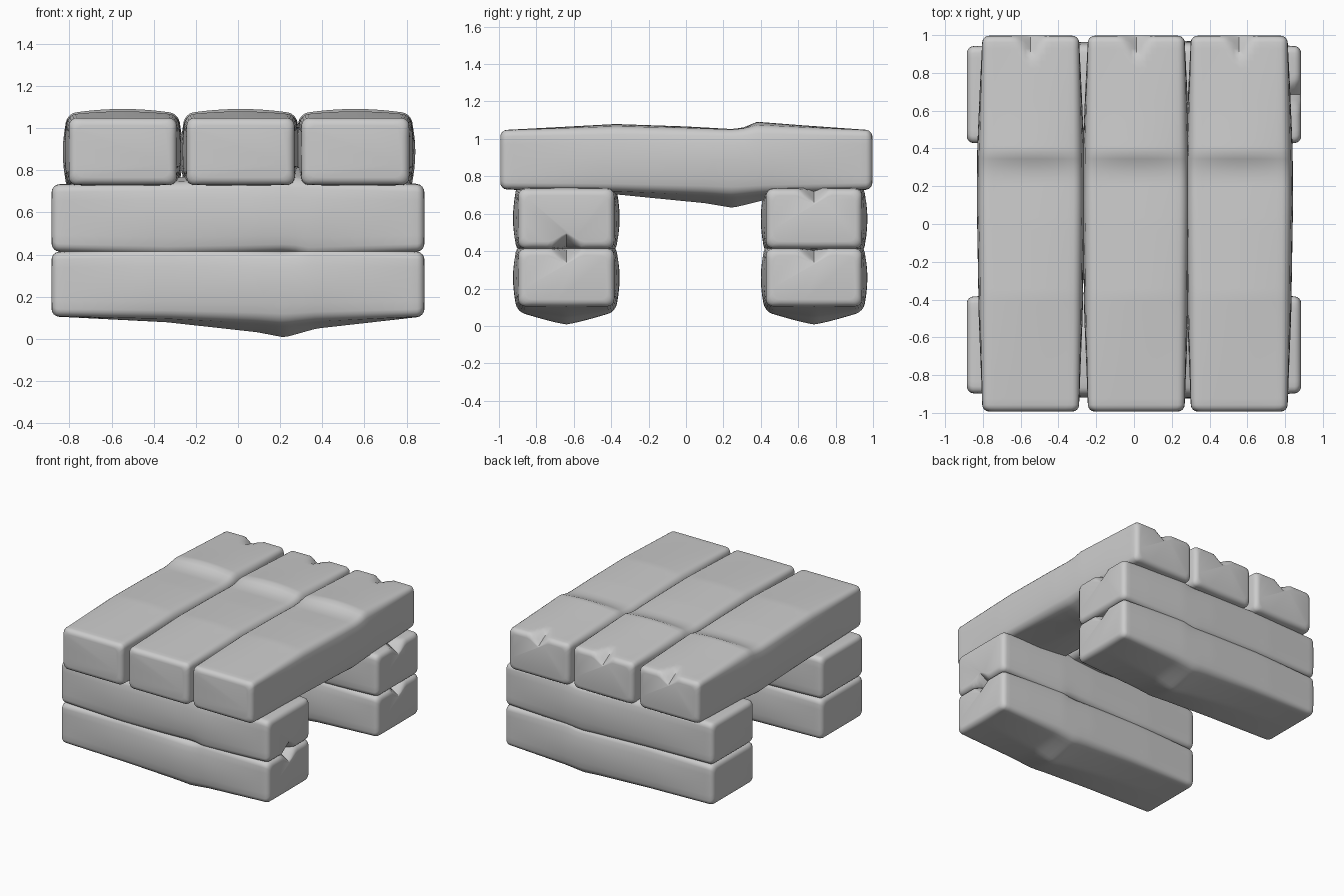
import bpy, bmesh, math
from mathutils import Vector, Matrix

if "Cube" in bpy.data.objects:
    bpy.data.objects.remove(bpy.data.objects["Cube"])

W, R = 0.255, 0.035   # half width and edge radius of every plank

# worn profiles along the plank: (position -1..1, bulge)
TOP = [(-1, 0), (-0.38, 0.033), (0.0, 0.02), (0.25, 0.006), (0.31, 0.016), (0.38, 0.045), (0.6, 0.028), (1, 0)]
BELLY = [(-1, 0), (-0.38, 0.028), (0.1, 0.075), (0.25, 0.1), (0.42, 0.058), (0.7, 0.03), (1, 0)]
SIDE = [(-1, 0), (-0.5, 0.02), (0.1, 0.03), (0.4, 0.028), (0.75, 0.013), (1, 0)]


def sample(profile, t):
    for (a, p), (b, q) in zip(profile, profile[1:]):
        if t <= b:
            return p + (q - p) * max(0, (t - a) / (b - a))
    return profile[-1][1]


def section(w, h, r):
    """Rounded rectangle with subdivided sides."""
    pts = []
    corners = [(1, 1, 0), (-1, 1, 90), (-1, -1, 180), (1, -1, 270)]
    for i, (sx, sz, a0) in enumerate(corners):
        arc = []
        for k in range(5):
            a = math.radians(a0 + 22.5 * k)
            arc.append(Vector((sx * (w - r) + r * math.cos(a), sz * (h - r) + r * math.sin(a))))
        pts += arc
        nx, nz, na = corners[(i + 1) % 4]
        a = math.radians(na)
        end = Vector((nx * (w - r) + r * math.cos(a), nz * (h - r) + r * math.sin(a)))
        n = 16 if i % 2 == 0 else 6
        pts += [arc[-1].lerp(end, k / n) for k in range(1, n)]
    return pts


def plank(name, length, height, centre, along_x=False, flip=False):
    """Worn board running along y, with a chipped notch at its + end."""
    half, h = length / 2, height / 2
    stations = []
    for k in range(5):
        a = math.radians(22.5 * k)
        stations.append((-half + R * (1 - math.sin(a)), R * (1 - math.cos(a))))
    stations = [(y, i) for y, i in stations]
    body = [(-half + R + (length - 2 * R) * k / 56, 0) for k in range(1, 56)]
    stations = stations[::-1] and sorted(stations + body + [(-y, i) for y, i in stations])
    bm = bmesh.new()
    rings = []
    for y, inset in stations:
        t = y / half
        # end rings shrink to round off the cap
        ins = R - math.sqrt(max(0, R * R - max(0, abs(y) - half + R) ** 2))
        ring = []
        for p in section(W - ins, h - ins, R):
            x, z = p
            u, v = min(1, abs(x) / W), max(-1, min(1, z / h))
            if v > 0:
                dz = sample(TOP, t) * (1 - 0.5 * u ** 2) * v
                chip = 0.075 * max(0, 1 - abs(x) / 0.085 - (half - y) / 0.14)
                dz -= chip * v ** 2
            else:
                dz = sample(BELLY, t) * (1 - 0.7 * u ** 1.2) * v
            dx = sample(SIDE, t) * (1 - 0.75 * v * v) * x / W
            ring.append(bm.verts.new((x + dx, y, z + dz)))
        rings.append(ring)
    n = len(rings[0])
    for a, b in zip(rings, rings[1:]):
        for k in range(n):
            bm.faces.new((a[k], a[(k + 1) % n], b[(k + 1) % n], b[k]))
    bm.faces.new(rings[0])
    bm.faces.new(rings[-1])
    if flip:
        bmesh.ops.scale(bm, vec=(1, 1, -1), verts=bm.verts)
    if along_x:
        bmesh.ops.rotate(bm, matrix=Matrix.Rotation(-math.pi / 2, 3, 'Z'), verts=bm.verts)
    bmesh.ops.recalc_face_normals(bm, faces=bm.faces)
    me = bpy.data.meshes.new(name)
    bm.to_mesh(me)
    bm.free()
    ob = bpy.data.objects.new(name, me)
    bpy.context.collection.objects.link(ob)
    ob.location = centre
    bpy.ops.object.select_all(action='DESELECT')
    ob.select_set(True)
    bpy.context.view_layer.objects.active = ob
    bpy.ops.object.shade_smooth_by_angle(angle=math.radians(40))


# table top boards
for label, x in (("left", -0.547), ("middle", 0.012), ("right", 0.557)):
    plank("top_board_" + label, 1.99, 0.315, (x, 0.002, 0.889))

# stacked support beams, the upper front one lies upside down
for label, y, flipped in (("front", -0.64, True), ("back", 0.685, False)):
    plank("lower_beam_" + label, 1.77, 0.305, (0, y, 0.259), along_x=True)
    plank("upper_beam_" + label, 1.77, 0.315, (0, y, 0.574), along_x=True, flip=flipped)
